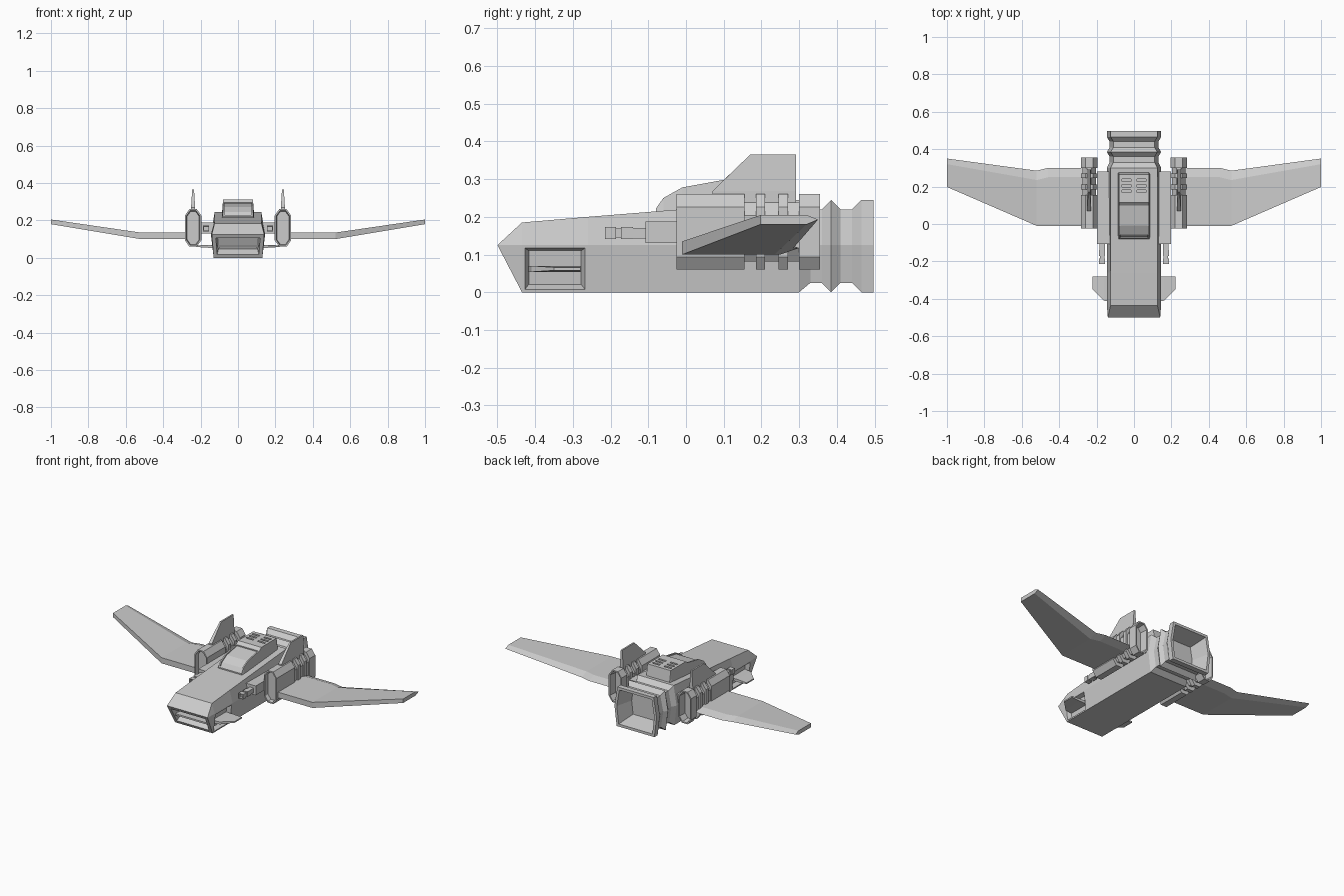
import bpy, bmesh
from mathutils import Vector

cube = bpy.data.objects.get("Cube")
if cube:
    bpy.data.objects.remove(cube, do_unlink=True)

GREY = (0.6, 0.6, 0.6, 1)
grey = bpy.data.materials.new("light grey")
grey.use_nodes = True
grey.diffuse_color = GREY
grey.node_tree.nodes["Principled BSDF"].inputs["Base Color"].default_value = GREY


def loft(rings):
    """Skin equal-length rings of points and cap both ends."""
    bm = bmesh.new()
    rows = [[bm.verts.new(p) for p in ring] for ring in rings]
    n = len(rows[0])
    for a, b in zip(rows, rows[1:]):
        for i in range(n):
            j = (i + 1) % n
            bm.faces.new((a[i], a[j], b[j], b[i]))
    bm.faces.new(rows[0])
    bm.faces.new(rows[-1])
    bmesh.ops.remove_doubles(bm, verts=bm.verts, dist=1e-5)
    bmesh.ops.dissolve_degenerate(bm, edges=bm.edges, dist=1e-5)
    bmesh.ops.recalc_face_normals(bm, faces=bm.faces)
    return bm


def recess(bm, faces, rim, bevel, depth):
    """Leave a flat rim, then sink the middle."""
    bmesh.ops.inset_region(bm, faces=faces, thickness=rim, use_even_offset=True)
    bmesh.ops.inset_region(bm, faces=faces, thickness=bevel, depth=-depth, use_even_offset=True)


def facing(bm, direction, test=lambda c: True):
    d = Vector(direction)
    return [f for f in bm.faces
            if f.normal.dot(d) > 0.8 and test(f.calc_center_median())]


def add(name, bm, mirror=False):
    mesh = bpy.data.meshes.new(name)
    bm.to_mesh(mesh)
    bm.free()
    mesh.materials.append(grey)
    ob = bpy.data.objects.new(name, mesh)
    bpy.context.collection.objects.link(ob)
    if mirror:
        ob.modifiers.new("mirror", 'MIRROR')
    return ob


def rect_y(y, x0, x1, z0, z1):
    return [(x0, y, z0), (x1, y, z0), (x1, y, z1), (x0, y, z1)]


def box(x0, x1, y0, y1, z0, z1):
    return loft([rect_y(y0, x0, x1, z0, z1), rect_y(y1, x0, x1, z0, z1)])


# Hull with wedge nose, waisted engine nozzle and recessed openings
def hull_ring(y, low, high, pinch=0.0):
    half = [(0.13 - pinch, low), (0.145 - pinch, 0.125), (0.125 - pinch, high)]
    return ([(x, y, z) for x, z in half]
            + [(-x, y, z) for x, z in reversed(half)])


nose = [(x, -0.5, 0.125) for x in (0.14, 0.14, 0.14, -0.14, -0.14, -0.14)]
rings = [nose, hull_ring(-0.435, 0, 0.185), hull_ring(-0.26, 0, 0.2),
         hull_ring(0.3, 0, 0.245)]
for y, dip in ((0.33, 1), (0.36, 1), (0.385, 0), (0.41, 1), (0.44, 1),
               (0.465, 0), (0.497, 0)):
    rings.append(hull_ring(y, 0.025 * dip, 0.245 - 0.025 * dip, 0.015 * dip))
hull = loft(rings)
recess(hull, facing(hull, (0, -0.9, -0.45), lambda c: c.y < -0.45), 0.02, 0.008, 0.05)
recess(hull, facing(hull, (0, 1, 0), lambda c: c.y > 0.49), 0.016, 0.025, 0.11)
for side in (1, -1):
    recess(hull, facing(hull, (side, 0, 0),
                        lambda c: -0.43 < c.y < -0.27 and c.z < 0.12), 0.008, 0.01, 0.025)
add("hull", hull)
add("nose_slat", box(-0.11, 0.11, -0.46, -0.42, 0.058, 0.068))

# Canopy with sunken window and vented rear deck
canopy_line = [(-0.08, 0.222), (-0.06, 0.25), (-0.01, 0.278), (0.1, 0.298),
               (0.115, 0.312), (0.265, 0.312), (0.278, 0.23)]
canopy = loft([[(0.09, y, 0.18), (0.08, y, z), (-0.08, y, z), (-0.09, y, 0.18)]
               for y, z in canopy_line])
window = [f for f in canopy.faces if f.normal.z > 0.3 and f.calc_center_median().y < 0.1
          and f.calc_center_median().z > 0.22]
bmesh.ops.inset_region(canopy, faces=window, thickness=0.008, use_even_offset=True)
bmesh.ops.inset_region(canopy, faces=window, thickness=0.001, depth=-0.007)
canopy_ob = add("canopy", canopy)

slots = bmesh.new()
for x in (-0.04, 0.04):
    for y in (0.175, 0.205, 0.235):
        slot = bmesh.ops.create_cube(slots, size=1)["verts"]
        bmesh.ops.scale(slots, vec=(0.05, 0.013, 0.03), verts=slot)
        bmesh.ops.translate(slots, vec=(x, y, 0.312), verts=slot)
cutter = add("vent_cutter", slots)
cutter.hide_render = True
cutter.hide_set(True)
cut = canopy_ob.modifiers.new("vents", 'BOOLEAN')
cut.operation = 'DIFFERENCE'
cut.solver = 'EXACT'
cut.object = cutter


# Ribbed octagonal side pods, open at both ends
def pod_ring(y, w, h):
    a, b = w - 0.024, h - 0.034
    pts = [(w, -b), (w, b), (a, h), (-a, h), (-w, b), (-w, -b), (-a, -h), (a, -h)]
    return [(0.24 + x, y, 0.16 + z) for x, z in pts]


rings = []
for y0, y1, thick in ((-0.025, 0.155, 1), (0.155, 0.185, 0), (0.185, 0.21, 1),
                      (0.21, 0.245, 0), (0.245, 0.27, 1), (0.27, 0.3, 0),
                      (0.3, 0.355, 1)):
    w, h = (0.044, 0.1) if thick else (0.036, 0.078)
    rings += [pod_ring(y0, w, h), pod_ring(y1, w, h)]
pod = loft(rings)
recess(pod, facing(pod, (0, -1, 0), lambda c: c.y < -0.02), 0.008, 0.004, 0.025)
recess(pod, facing(pod, (0, 1, 0), lambda c: c.y > 0.35), 0.008, 0.004, 0.05)
add("side_pods", pod, True)

# Tail fins on the pods
add("tail_fins", loft([[(0.24 - t, y0, z), (0.24 + t, y0, z), (0.24 + t, 0.292, z),
                        (0.24 - t, 0.292, z)]
                       for z, y0, t in ((0.22, 0.07, 0.011), (0.268, 0.07, 0.011),
                                        (0.365, 0.17, 0.005))]), True)

# Cranked wings with bevelled trailing edge
wing = []
for x, front, back, low, high in ((0.272, -0.01, 0.3, 0.1, 0.135),
                                  (0.46, -0.01, 0.3, 0.1, 0.135),
                                  (0.52, -0.01, 0.285, 0.1, 0.135),
                                  (1.0, 0.198, 0.35, 0.18, 0.205)):
    crease = back - (0.03 if x == 1 else 0.05)
    wing.append([(x, front, low), (x, front, high), (x, crease, high),
                 (x, back, (low + high) / 2), (x, crease, low)])
add("wings", loft(wing), True)

# Pylons joining pods to the hull
add("pylons", box(0.11, 0.198, -0.108, 0.28, 0.13, 0.188), True)

# Stepped gun barrels
barrel = []
for y0, y1, r in ((-0.215, -0.185, 0.016), (-0.185, -0.172, 0.012),
                  (-0.172, -0.14, 0.016), (-0.14, -0.1, 0.014)):
    barrel += [rect_y(y, 0.17 - r, 0.17 + r, 0.157 - r, 0.157 + r) for y in (y0, y1)]
gun = loft(barrel)
recess(gun, facing(gun, (0, -1, 0), lambda c: c.y < -0.21), 0.004, 0.001, 0.015)
add("gun_barrels", gun, True)

# Small nose fins set in the side openings
add("nose_fins", loft([[(x, y0, 0.062 - t), (x, -0.28, 0.062 - t),
                        (x, -0.28, 0.062 + t), (x, y0, 0.062 + t)]
                       for x, y0, t in ((0.1, -0.42, 0.008), (0.16, -0.41, 0.008),
                                        (0.222, -0.35, 0.004))]), True)
